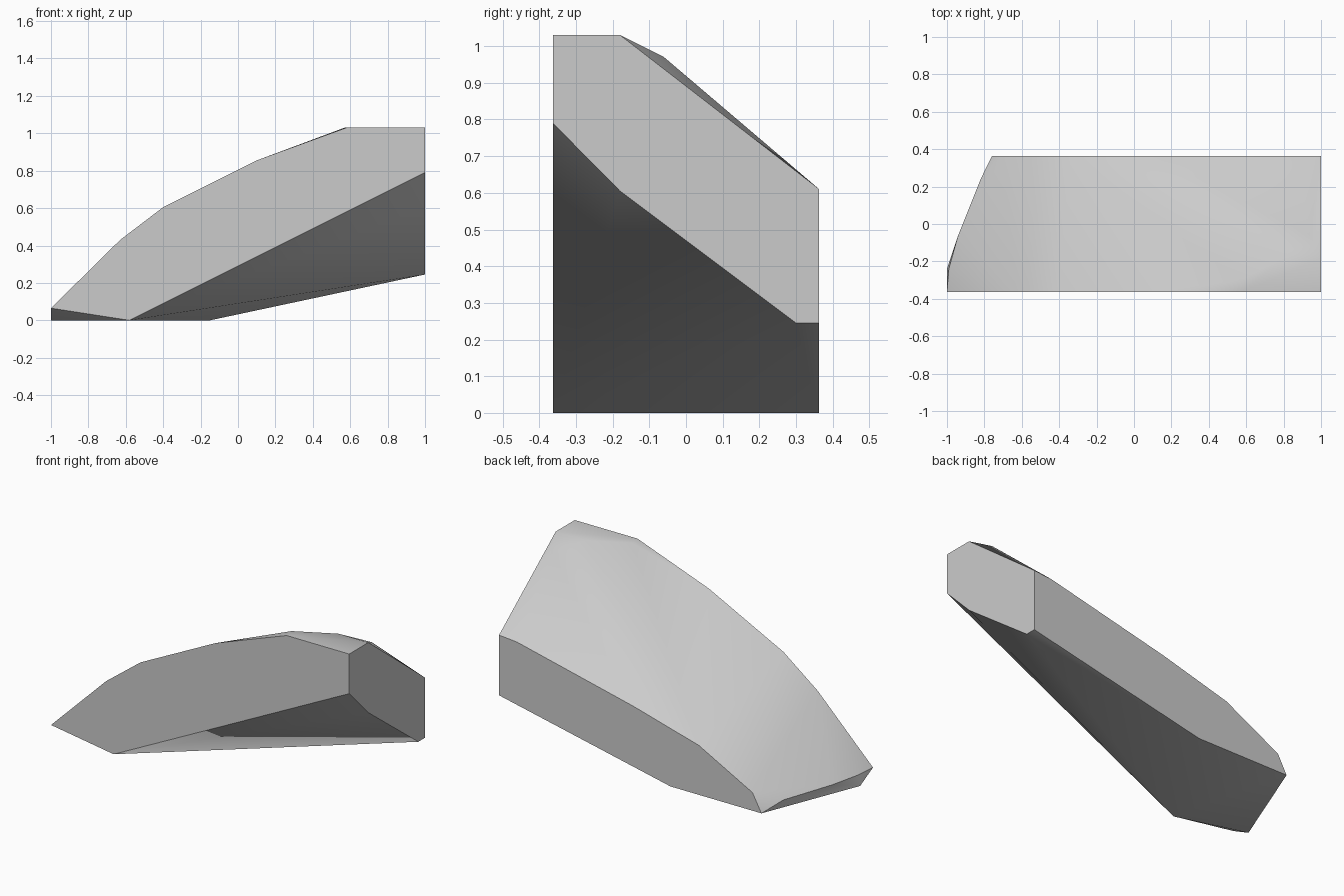
import bpy
import bmesh
import math

cube = bpy.data.objects.get("Cube")
if cube:
    bpy.data.objects.remove(cube, do_unlink=True)

# Plain grey stone
grey = bpy.data.materials.new("grey")
grey.use_nodes = True
colour = (0.6, 0.6, 0.6, 1)
grey.diffuse_color = colour
grey.node_tree.nodes["Principled BSDF"].inputs["Base Color"].default_value = colour

DEPTH = 0.363  # half depth of the slab

# Flat front and back outlines, as (x, z)
front_outline = [(-1, .065), (-.63, .43), (-.4, .605), (.1, .855),
                 (.58, 1.03), (1, 1.03), (1, .79), (-.58, 0)]
back_outline = [(-.76, 0), (-.70, .11), (-.34, .30), (.10, .42),
                (.88, .60), (1, .61), (1, .245), (-.15, 0)]

# Corners between the two faces: right end, top bevel, left end
right_end = [(1, -.18, 1.03), (1, .30, .245), (1, -.18, .605)]
top_bevel = [(.57, -.30, 1.03), (.8, -.18, 1.03), (.94, -.06, .97)]
left_end = [(-1, -.24, 0), (-.99, -.24, .065), (-.94, -.06, .06), (-.82, .24, .05)]

corners = [(x, -DEPTH, z) for x, z in front_outline]
corners += [(x, DEPTH, z) for x, z in back_outline]
corners += right_end + top_bevel + left_end

# Wrap the corners into one chipped, convex block
bm = bmesh.new()
for co in corners:
    bm.verts.new(co)
hull = bmesh.ops.convex_hull(bm, input=bm.verts)
loose = [v for v in bm.verts if not v.link_faces]
bmesh.ops.delete(bm, geom=loose, context="VERTS")
bmesh.ops.dissolve_limit(bm, angle_limit=math.radians(0.5),
                         verts=bm.verts, edges=bm.edges)
bmesh.ops.recalc_face_normals(bm, faces=bm.faces)

mesh = bpy.data.meshes.new("rock_slab")
bm.to_mesh(mesh)
bm.free()
mesh.materials.append(grey)
rock = bpy.data.objects.new("rock_slab", mesh)
bpy.context.collection.objects.link(rock)

# Soft rounded faces with crisp outer edges
bpy.ops.object.select_all(action="DESELECT")
rock.select_set(True)
bpy.context.view_layer.objects.active = rock
bpy.ops.object.shade_smooth_by_angle(angle=math.radians(35))
